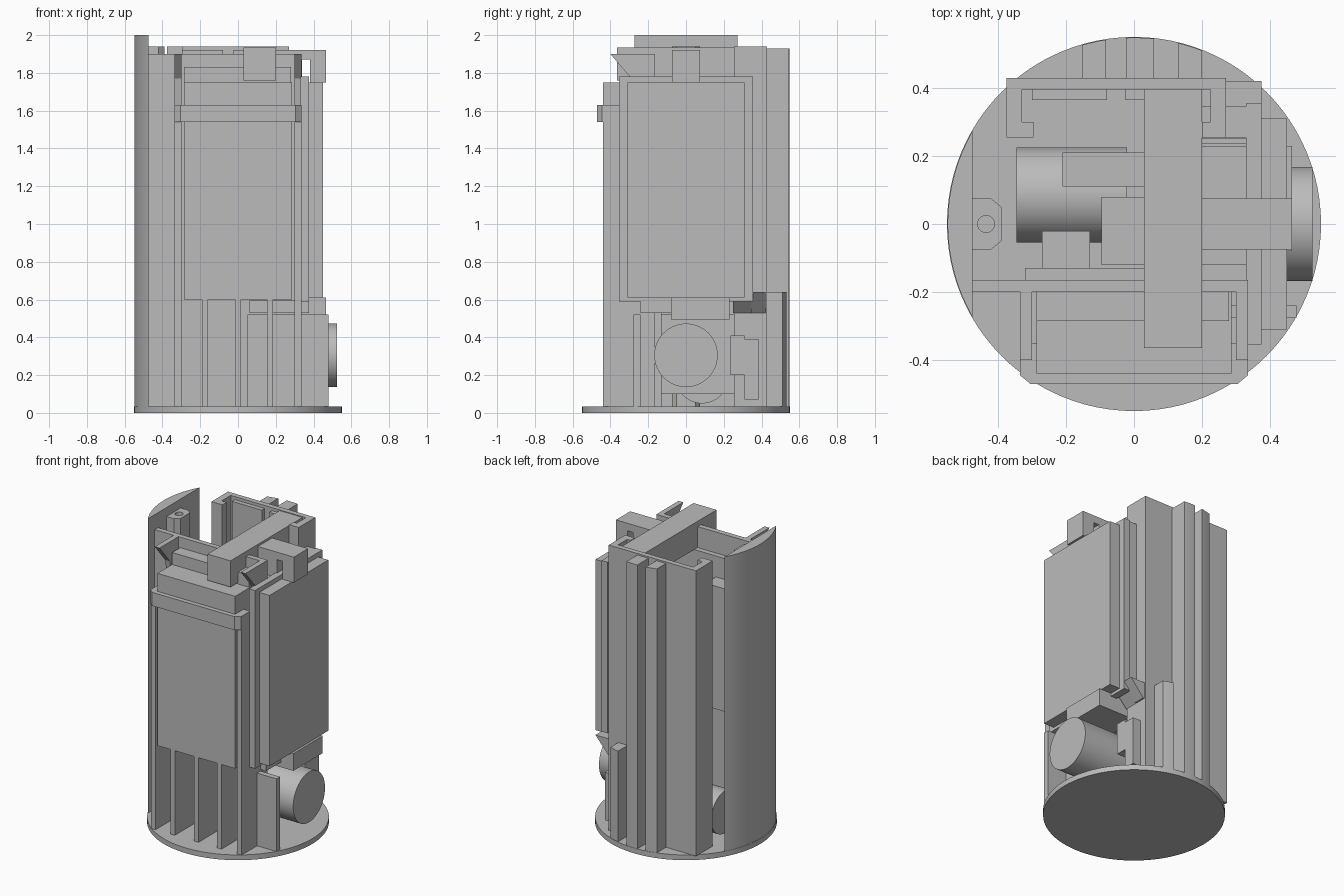
import bpy, bmesh, math

grey = bpy.data.materials.new("light_grey")
grey.diffuse_color = (0.5, 0.5, 0.5, 1)
R = 0.548  # envelope radius


def finish(name, bm):
    bmesh.ops.recalc_face_normals(bm, faces=bm.faces[:])
    me = bpy.data.meshes.new(name)
    bm.to_mesh(me)
    bm.free()
    me.materials.append(grey)
    ob = bpy.data.objects.new(name, me)
    bpy.context.collection.objects.link(ob)
    return ob


def prism(name, pts, a, b, axis="z"):
    """Extrude a 2D outline from a to b along an axis."""
    put = {"z": lambda p, t: (p[0], p[1], t),
           "x": lambda p, t: (t, p[0], p[1]),
           "y": lambda p, t: (p[0], t, p[1])}[axis]
    bm = bmesh.new()
    lo = [bm.verts.new(put(p, a)) for p in pts]
    hi = [bm.verts.new(put(p, b)) for p in pts]
    bm.faces.new(lo)
    bm.faces.new(hi)
    n = len(pts)
    for i in range(n):
        j = (i + 1) % n
        bm.faces.new((lo[i], lo[j], hi[j], hi[i]))
    return finish(name, bm)


def box(name, x0, x1, y0, y1, z0, z1):
    return prism(name, [(x0, y0), (x1, y0), (x1, y1), (x0, y1)], z0, z1)


def smooth(ob):
    for p in ob.data.polygons:
        p.use_smooth = len(p.vertices) == 4
    bm = bmesh.new()
    bm.from_mesh(ob.data)
    for e in bm.edges:
        e.smooth = e.calc_face_angle(0) < math.radians(30)
    bm.to_mesh(ob.data)
    bm.free()


def circle(cx, cy, r, n=64):
    return [(cx + r * math.cos(2 * math.pi * i / n),
             cy + r * math.sin(2 * math.pi * i / n)) for i in range(n)]


# Round base plate
smooth(prism("base_plate", circle(0, 0, 0.55, 96), 0, 0.035))

# Curved side shell: circle segment with a flat inner face
half = math.acos(0.475 / R)
arc = [(-R * math.cos(half * (i / 12 - 1)), R * math.sin(half * (i / 12 - 1)))
       for i in range(25)]
smooth(prism("side_shell", arc, 0.035, 2.0))

# Post with a screw hole on the shell's inner face
post = prism("screw_post", [(-0.475, -0.075), (-0.42, -0.075), (-0.39, -0.05),
                            (-0.39, 0.05), (-0.42, 0.075), (-0.475, 0.075)], 0.035, 1.94)
cutter = prism("hole_cutter", circle(-0.435, 0, 0.025, 24), 1.8, 2.0)
cutter.hide_render = True
cutter.hide_set(True)
mod = post.modifiers.new("hole", "BOOLEAN")
mod.object = cutter
mod.solver = "EXACT"

# Back channel: wall with inward-hooked sides
prism("back_channel", [(-0.375, 0.43), (-0.375, 0.255), (-0.295, 0.255), (-0.295, 0.30),
                       (-0.33, 0.30), (-0.33, 0.395), (0.225, 0.395), (0.225, 0.30),
                       (0.20, 0.30), (0.20, 0.255), (0.27, 0.255), (0.27, 0.43)], 0.035, 1.94)
box("back_lining_left", -0.30, -0.08, 0.365, 0.396, 0.035, 1.92)
box("back_lining_right", -0.025, 0.20, 0.365, 0.396, 0.035, 1.92)

# Back ribs reaching out to the round envelope
for name, x0, x1, top in (("back_rib_left", -0.153, -0.082, 1.93),
                          ("back_rib_middle", -0.024, 0.059, 1.93),
                          ("back_rib_short", 0.13, 0.20, 0.64)):
    outer = [(x0 + (x1 - x0) * i / 4, math.sqrt(R * R - (x0 + (x1 - x0) * i / 4) ** 2))
             for i in range(5)]
    prism(name, [(x1, 0.425), (x0, 0.425)] + outer, 0.035, top)

# Front partition wall
box("front_wall", -0.476, 0.335, -0.20, -0.165, 0.035, 1.90)
box("wall_lining", -0.32, 0.20, -0.166, -0.13, 0.035, 1.76)

# Front cooling block, stepped at the top, with a belt around it
box("front_block", -0.287, 0.287, -0.44, -0.199, 0.60, 1.75)
box("front_block_step", -0.287, 0.28, -0.285, -0.199, 1.74, 1.83)
prism("front_belt", [(-0.335, -0.35), (-0.335, -0.445), (-0.305, -0.47), (0.305, -0.47),
                     (0.335, -0.445), (0.335, -0.35)], 1.54, 1.63)

# Front fins under the block
for i, x in enumerate((-0.175, 0.0, 0.17)):
    box(f"front_fin_{i + 1}", x - 0.016, x + 0.016, -0.44, -0.199, 0.035, 0.601)

# Side rails with sloped catches on top
for side, s in (("left", -1), ("right", 1)):
    a, b = sorted((s * 0.30, s * 0.335))
    box(f"front_rail_{side}", a, b, -0.44, -0.199, 0.035, 1.60)
    prism(f"rail_catch_{side}", [(-0.40, 1.90), (-0.17, 1.90), (-0.17, 1.59),
                                 (-0.26, 1.59), (-0.29, 1.77)], a, b, "x")

# Top bridge from the front block to the back channel
box("top_bridge", 0.03, 0.20, -0.365, 0.396, 1.76, 1.935)

# Right side panel, backing frame and core
box("right_panel", 0.34, 0.45, -0.31, 0.31, 0.61, 1.75)
box("right_frame", 0.33, 0.375, -0.355, 0.355, 0.59, 1.78)
box("right_frame_post", 0.27, 0.335, 0.255, 0.345, 0.59, 1.78)
box("right_core", 0.20, 0.335, -0.12, 0.23, 0.60, 1.75)
prism("corner_gusset", [(0.20, 0.53), (0.27, 0.53), (0.375, 0.64), (0.375, 0.75),
                        (0.20, 0.75)], 0.25, 0.345, "y")
prism("corner_gusset_foot", [(0.26, 0.53), (0.28, 0.53), (0.375, 0.64), (0.26, 0.64)],
      0.344, 0.42, "y")

# Hook over the right panel
prism("panel_hook", [(0.255, 1.75), (0.34, 1.75), (0.34, 1.87), (0.38, 1.87), (0.38, 1.75),
                     (0.465, 1.75), (0.465, 1.92), (0.255, 1.92)], -0.075, 0.075, "y")
box("hook_arm", 0.19, 0.26, -0.075, 0.075, 1.80, 1.92)

# Motor on the right, with its bracket and guard plates
smooth(prism("right_motor", circle(0, 0.305, 0.168, 64), 0.12, 0.525, "x"))
box("motor_bracket", 0.18, 0.465, -0.08, 0.23, 0.495, 0.61)
box("motor_shelf", 0.06, 0.375, -0.24, 0.23, 0.53, 0.595)
box("motor_guard", 0.05, 0.478, -0.277, -0.24, 0.035, 0.52)
box("motor_mount", 0.05, 0.14, -0.23, 0.31, 0.10, 0.52)
box("motor_clip", 0.14, 0.33, 0.235, 0.31, 0.20, 0.41)
box("clip_plate", 0.27, 0.33, 0.31, 0.385, 0.07, 0.39)

# Inner parts: lower motor and stacked boxes
smooth(prism("left_motor", circle(0.085, 0.19, 0.14, 64), -0.345, -0.02, "x"))
box("inner_box_tall", -0.27, -0.13, -0.131, -0.02, 0.80, 1.62)
box("inner_box_middle", -0.095, 0.20, -0.12, 0.08, 0.60, 1.60)
box("inner_box_back", -0.21, 0.03, 0.11, 0.21, 0.45, 1.20)
